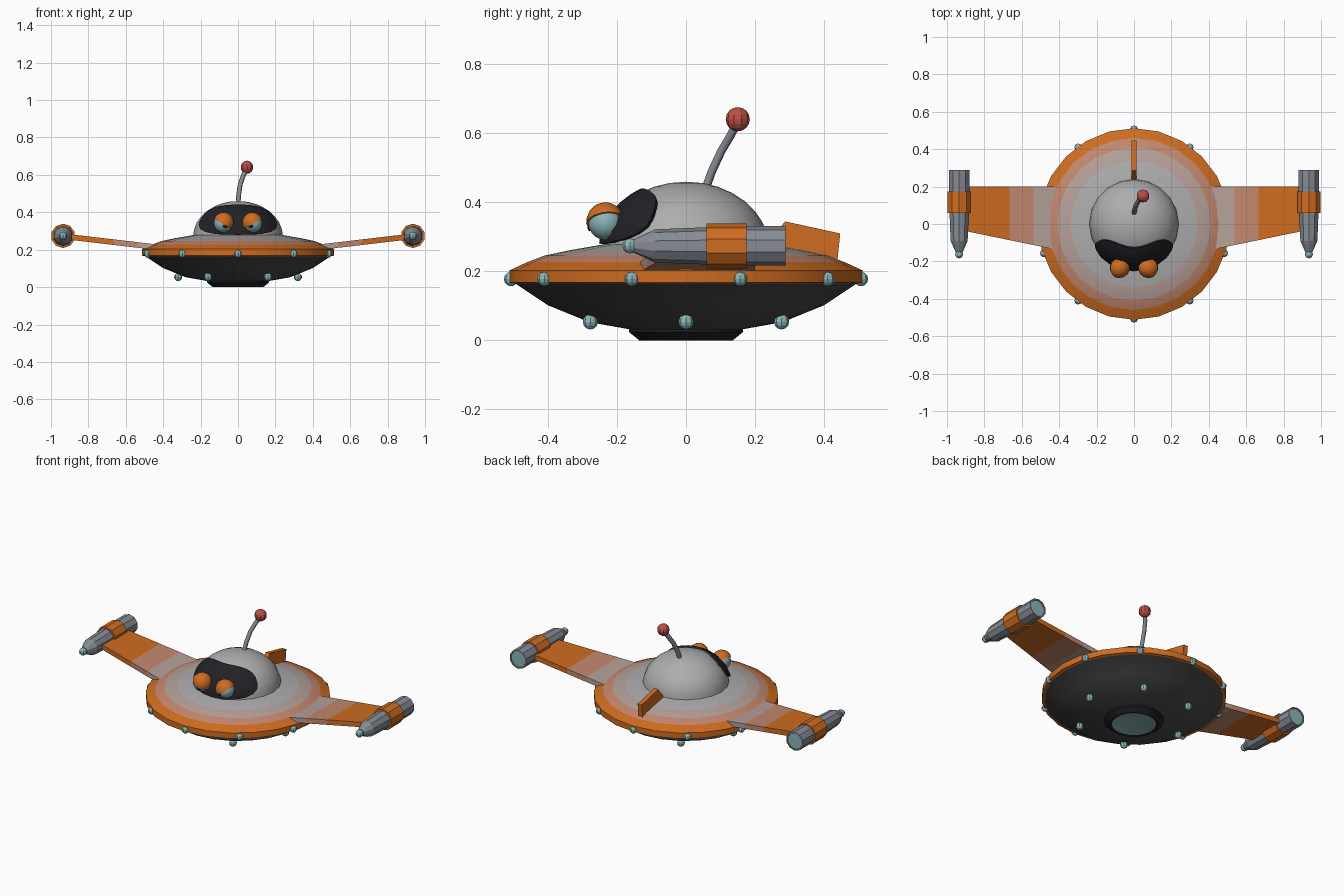
import bpy, bmesh
from math import sin, cos, pi, radians
from mathutils import Matrix, Vector

if "Cube" in bpy.data.objects:
    bpy.data.objects.remove(bpy.data.objects["Cube"])


def mat(name, rgb):
    m = bpy.data.materials.new(name)
    m.diffuse_color = (*rgb, 1)
    m.use_nodes = True
    m.node_tree.nodes["Principled BSDF"].inputs["Base Color"].default_value = m.diffuse_color
    return m


def blend(a, b, t):
    return [a[i] * (1 - t) + b[i] * t for i in range(3)]


ORANGE, PALE, STEEL = (0.62, 0.15, 0.015), (0.42, 0.42, 0.42), (0.24, 0.26, 0.3)
orange, pale, steel = mat("orange", ORANGE), mat("pale_grey", PALE), mat("steel", STEEL)
fade1 = mat("fade_orange", blend(ORANGE, PALE, 0.35))
fade2 = mat("fade_grey", blend(ORANGE, PALE, 0.75))
under = mat("underside", (0.07, 0.07, 0.075))
black = mat("black", (0.015, 0.015, 0.02))
teal = mat("teal", (0.25, 0.46, 0.48))
red = mat("red", (0.5, 0.08, 0.06))


def finish(name, bm, mats, matrix=Matrix(), angle=None):
    """Turn a bmesh into a named object."""
    bmesh.ops.recalc_face_normals(bm, faces=bm.faces)
    me = bpy.data.meshes.new(name)
    bm.to_mesh(me)
    bm.free()
    for m in mats:
        me.materials.append(m)
    ob = bpy.data.objects.new(name, me)
    bpy.context.collection.objects.link(ob)
    ob.matrix_world = matrix
    if angle:
        bpy.ops.object.select_all(action='DESELECT')
        ob.select_set(True)
        bpy.context.view_layer.objects.active = ob
        bpy.ops.object.shade_smooth_by_angle(angle=radians(angle))
    return ob


def lathe(name, profile, bands, mats, sides, matrix=Matrix(), angle=None):
    """Revolve (radius, height) points about z; bands gives a material index per step."""
    bm = bmesh.new()
    rings = []
    for r, z in profile:
        if r == 0:
            rings.append([bm.verts.new((0, 0, z))] * sides)
        else:
            rings.append([bm.verts.new((r * sin(2 * pi * i / sides), r * cos(2 * pi * i / sides), z))
                          for i in range(sides)])
    for a, b, k in zip(rings, rings[1:], bands):
        for i in range(sides):
            j = (i + 1) % sides
            f = bm.faces.new(list(dict.fromkeys((a[i], a[j], b[j], b[i]))))
            f.material_index = k
    return finish(name, bm, mats, matrix, angle)


def ball(name, loc, r, m, u=8, v=6, angle=None):
    bm = bmesh.new()
    bmesh.ops.create_uvsphere(bm, u_segments=u, v_segments=v, radius=r)
    return finish(name, bm, [m], Matrix.Translation(loc), angle)


# Saucer hull: dark belly, orange rim fading into the pale deck
lathe("saucer_hull",
      [(0.15, 0.03), (0.28, 0.053), (0.40, 0.102), (0.495, 0.165), (0.512, 0.168), (0.512, 0.203),
       (0.46, 0.227), (0.41, 0.246), (0.34, 0.261), (0.23, 0.28), (0, 0.285)],
      [0, 0, 0, 1, 1, 1, 2, 3, 4, 4], [under, orange, fade1, fade2, pale], 24, angle=40)
# Bottom hatch ring with recessed glowing disc
lathe("bottom_hatch", [(0.165, 0.032), (0.165, 0.024), (0.135, 0.0), (0.122, 0.004), (0, 0.004)],
      [0, 0, 0, 1], [black, teal], 24, angle=30)

# Cabin dome
A, B, Z0 = 0.24, 0.19, 0.27
lathe("dome", [(A * cos(i * pi / 16) if i < 8 else 0, Z0 + B * sin(i * pi / 16)) for i in range(9)],
      [0] * 8, [pale], 20, angle=60)

# Visor: rounded patch laid over the front of the dome
bm = bmesh.new()
N, RINGS = 28, (0.0, 0.35, 0.7, 0.93, 1.0, 1.0)
rows = []
for k, s in enumerate(RINGS):
    row = []
    for i in range(N):
        t = 2 * pi * i / N
        c, d = cos(t), sin(t)
        q = s / (abs(c) ** 2.8 + abs(d) ** 2.8) ** (1 / 2.8)
        az, el = radians(64) * q * c, radians(31 + 28 * q * d)
        g = 0.96 if k == len(RINGS) - 1 else 1.05
        row.append((g * A * cos(el) * sin(az), -g * A * cos(el) * cos(az), Z0 + g * B * sin(el)))
    rows.append([bm.verts.new(row[0])] * N if s == 0 else [bm.verts.new(p) for p in row])
for a, b in zip(rows, rows[1:]):
    for i in range(N):
        j = (i + 1) % N
        bm.faces.new(list(dict.fromkeys((a[i], a[j], b[j], b[i]))))
finish("visor", bm, [black], angle=40)

# Eyes with angry, inward-tilted lids
for sx, side in ((-1, "left"), (1, "right")):
    c = Vector((sx * 0.08, -0.233, 0.341))
    ball(side + "_eyeball", c, 0.05, teal, 14, 10, 60)
    tilt = Vector((-sx * 0.48, -0.12, 0.85)).to_track_quat('Z', 'Y').to_matrix().to_4x4()
    R = 0.056
    lid = [(0.046, 0.004)] + [(R * cos(i * pi / 10) if i < 5 else 0, 0.004 + R * sin(i * pi / 10))
                              for i in range(6)]
    lathe(side + "_eyelid", lid, [0] * 6, [orange], 14, Matrix.Translation(c) @ tilt, 50)
    pupil = ball(side + "_pupil", c + Vector((-sx * 0.012, -0.046, -0.012)), 0.013, black)
    pupil.scale = (1, 0.5, 1)

# Antenna: bent tube and red ball
curve = bpy.data.curves.new("antenna_stalk", 'CURVE')
curve.dimensions = '3D'
curve.bevel_depth, curve.bevel_resolution, curve.use_fill_caps = 0.013, 1, True
path = [(0, 0.055, 0.435), (0.003, 0.075, 0.49), (0.012, 0.103, 0.55), (0.028, 0.13, 0.595), (0.045, 0.148, 0.63)]
sp = curve.splines.new('POLY')
sp.points.add(len(path) - 1)
for p, co in zip(sp.points, path):
    p.co = (*co, 1)
curve.materials.append(steel)
bpy.context.collection.objects.link(bpy.data.objects.new("antenna_stalk", curve))
ball("antenna_ball", (0.048, 0.15, 0.641), 0.035, red, 10, 8)

# Tail fin
bm = bmesh.new()
side = [(0.225, 0.265), (0.287, 0.345), (0.447, 0.31), (0.438, 0.225)]
f = bm.faces.new([bm.verts.new((-0.014, y, z)) for y, z in side])
ext = bmesh.ops.extrude_face_region(bm, geom=[f])
bmesh.ops.translate(bm, vec=(0.028, 0, 0), verts=[v for v in ext['geom'] if isinstance(v, bmesh.types.BMVert)])
finish("tail_fin", bm, [orange])

# Lights around the rim and under the belly
for i in range(10):
    a = 2 * pi * i / 10
    ball("rim_light", (0.507 * sin(a), 0.507 * cos(a), 0.178), 0.021, teal)
for i in range(6):
    a = 2 * pi * i / 6
    ball("belly_light", (0.32 * cos(a), 0.32 * sin(a), 0.054), 0.022, teal)

# Wings and engine pods, both sides
TO_Y = Matrix.Rotation(-pi / 2, 4, 'X')
for sx, name in ((-1, "left"), (1, "right")):
    bm = bmesh.new()
    loops = []
    for t in (0, 0.3, 0.55, 1):
        x, z, yf = 0.38 + 0.52 * t, 0.207 + 0.061 * t, -0.145 + 0.107 * t
        loops.append([bm.verts.new((sx * x, y, z + h)) for y, h in
                      ((yf, -0.015), (0.2, -0.015), (0.2, 0.015), (yf, 0.015))])
    for k, (a, b) in enumerate(zip(loops, loops[1:])):
        for i in range(4):
            j = (i + 1) % 4
            bm.faces.new((a[i], a[j], b[j], b[i])).material_index = 2 - k
    bm.faces.new(loops[0])
    bm.faces.new(loops[-1])
    finish(name + "_wing", bm, [orange, fade1, fade2])

    at = Matrix.Translation((sx * 0.935, 0, 0.274))
    lathe(name + "_engine_pod",
          [(0, -0.15), (0.02, -0.15), (0.048, -0.09), (0.054, 0.06), (0.065, 0.06), (0.065, 0.175),
           (0.057, 0.175), (0.057, 0.288), (0.05, 0.288), (0.048, 0.283), (0, 0.283)],
          [0, 0, 0, 1, 1, 1, 0, 0, 0, 2], [steel, orange, teal], 10, at @ TO_Y)
    ball(name + "_nose_light", (sx * 0.935, -0.162, 0.274), 0.022, teal)
